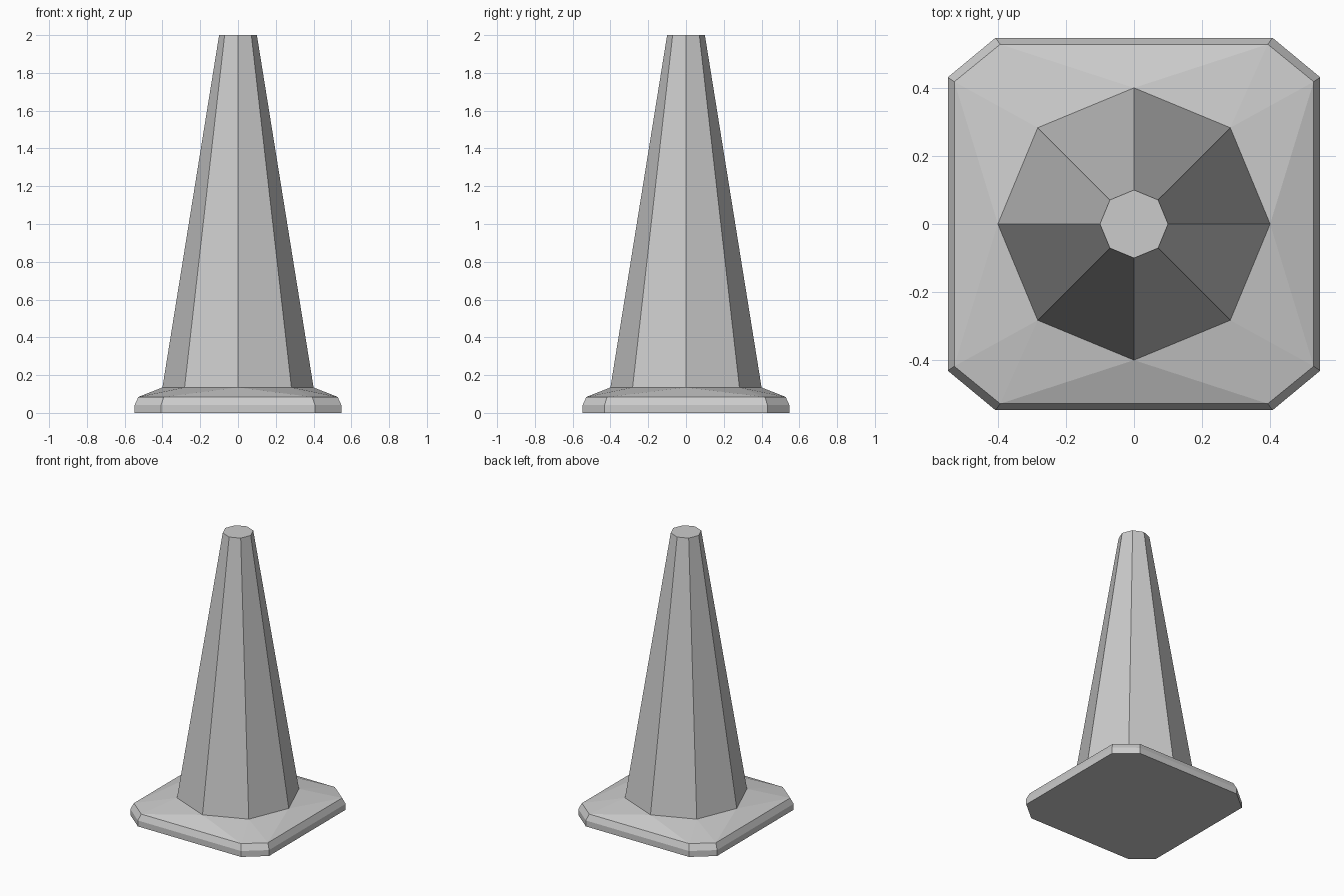
import bpy, bmesh, math

if "Cube" in bpy.data.objects:
    bpy.data.objects.remove(bpy.data.objects["Cube"])

grey = bpy.data.materials.new("plain grey")
grey.diffuse_color = (0.6, 0.6, 0.6, 1)
grey.use_nodes = True
grey.node_tree.nodes["Principled BSDF"].inputs["Base Color"].default_value = grey.diffuse_color


def plate_ring(bm, half, cx, cy, z):
    """Square with cut corners, counter-clockwise from the right side's lower corner."""
    pts = [(half, -cy), (half, cy), (cx, half), (-cx, half),
           (-half, cy), (-half, -cy), (-cx, -half), (cx, -half)]
    return [bm.verts.new((x, y, z)) for x, y in pts]


def cone_ring(bm, r, z):
    """Octagon with corners on the axes."""
    return [bm.verts.new((r * math.cos(i * math.pi / 4), r * math.sin(i * math.pi / 4), z))
            for i in range(8)]


def bridge(bm, a, b):
    for i in range(8):
        j = (i + 1) % 8
        bm.faces.new((a[i], a[j], b[j], b[i]))


bm = bmesh.new()
bottom = plate_ring(bm, 0.547, 0.407, 0.431, 0)
edge = plate_ring(bm, 0.547, 0.407, 0.431, 0.042)
rim = plate_ring(bm, 0.528, 0.393, 0.418, 0.084)
foot = cone_ring(bm, 0.4, 0.135)
tip = cone_ring(bm, 0.1, 2.0)

# Base plate: underside, upright edge and bevel
bm.faces.new(bottom[::-1])
bridge(bm, bottom, edge)
bridge(bm, edge, rim)

# Sloped skirt between the plate rim and the cone foot
for k in range(4):
    lo, hi, nxt = rim[2 * k], rim[2 * k + 1], rim[(2 * k + 2) % 8]
    prev, mid, diag = foot[2 * k - 1], foot[2 * k], foot[2 * k + 1]
    bm.faces.new((lo, hi, mid))
    bm.faces.new((mid, hi, diag))
    bm.faces.new((prev, lo, mid))
    bm.faces.new((hi, nxt, diag))

# Tapered eight-sided body and its flat tip
bridge(bm, foot, tip)
bm.faces.new(tip)
bm.normal_update()

mesh = bpy.data.meshes.new("traffic_cone")
bm.to_mesh(mesh)
bm.free()
mesh.materials.append(grey)
cone = bpy.data.objects.new("traffic_cone", mesh)
bpy.context.collection.objects.link(cone)
